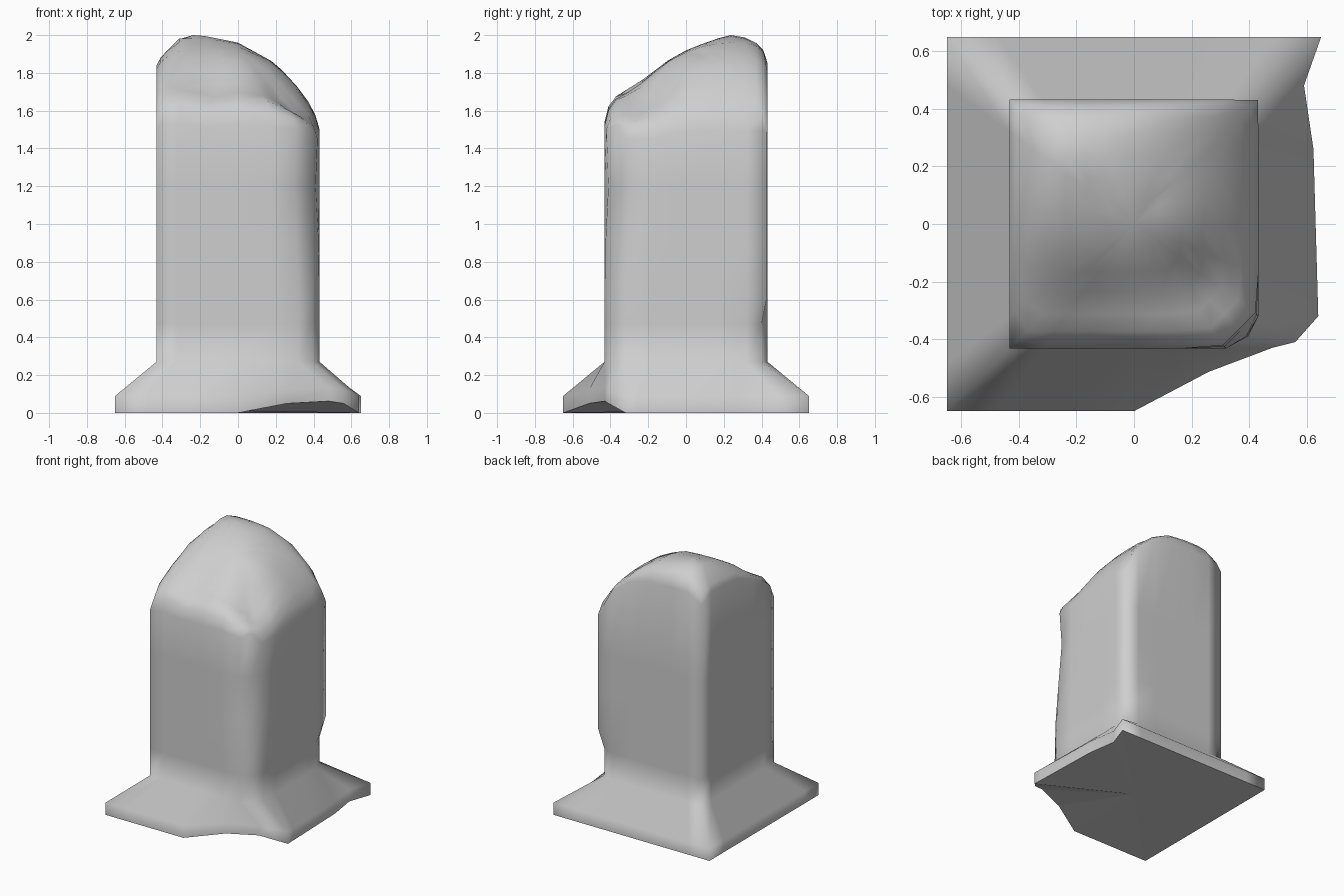
import bpy
import bmesh
from math import exp, hypot

cube = bpy.data.objects.get("Cube")
if cube:
    bpy.data.objects.remove(cube, do_unlink=True)

HALF, BASE = 0.432, 0.65


def interp(x, pts):
    """Piecewise linear lookup in a short list of (position, value)."""
    if x <= pts[0][0]:
        return pts[0][1]
    for (a, va), (b, vb) in zip(pts, pts[1:]):
        if x <= b:
            return va + (vb - va) * (x - a) / (b - a)
    return pts[-1][1]


# Drop of the worn crown from its peak, across the width and the depth
DROP_X = [(-.432, .16), (-.41, .12), (-.32, .02), (-.24, 0), (-.2, 0), (0, .04),
          (.2, .15), (.32, .28), (.40, .39), (.432, .5)]
DROP_Y = [(-.432, .46), (-.41, .37), (-.38, .32), (-.24, .24), (-.09, .13),
          (.02, .07), (.22, 0), (.25, 0), (.35, .02), (.41, .08), (.432, .15)]
# Shallow hollows in the crown: x, y, depth
HOLLOWS = [(.25, -.2, .08), (-.12, -.34, .05)]
# Chipped corners of the shaft, as limits on x - y and x + y by height
FRONT_CHIP = [(.27, .79), (.62, .78), (.9, .74), (1.2, .71), (1.4, .73)]
BACK_CHIP = [(.27, .80), (.5, .80), (.62, .86)]
# Broken edges of the foot, and how far the broken front is undercut
FOOT_FRONT = [(0, -.65), (.2, -.54), (.4, -.45), (.56, -.41), (.64, -.32)]
FOOT_SIDE = [(-.32, .64), (.37, .62), (.48, .59), (.65, .65)]
FOOT_LIFT = [(0, 0), (.26, .05), (.4, .075), (.56, .05), (.63, 0)]


def crown_height(x, y):
    z = 2 - hypot(interp(x, DROP_X), interp(y, DROP_Y))
    for hx, hy, depth in HOLLOWS:
        z -= depth * exp(-(hypot(x - hx, y - hy) / .13) ** 2)
    return z


def square_outline():
    """Unit square, counter-clockwise, with points gathered at the corners."""
    steps = (-1, -.74, -.4, 0, .4, .74)
    pts = []
    for turn in range(4):
        for t in steps:
            x, y = t, -1
            for _ in range(turn):
                x, y = -y, x
            pts.append((x, y))
    return pts


def shaft_point(u, v, z):
    x, y = u * HALF, v * HALF
    cut = max(0, x - y - interp(z, FRONT_CHIP)) / 2
    x, y = x - cut, y + cut
    cut = max(0, x + y - interp(z, BACK_CHIP)) / 2
    return x - cut, y - cut


def foot_point(u, v, z):
    x, y = u * BASE, v * BASE
    if x - y > 1.25:
        x = .56
    if x > .6:
        x = interp(y, FOOT_SIDE)
    if x > 0:
        y = max(y, interp(x, FOOT_FRONT))
    if y < -.33:
        z += interp(x, FOOT_LIFT) * (1 if z == 0 else .7)
    return x, y, z


outline = square_outline()
rings = []

# Foot: a thin slab that flares up into the shaft
for z in (0, .09):
    rings.append([foot_point(u, v, z) for u, v in outline])

# Shaft
for z in (.27, .47, .62, .9, 1.2):
    rings.append([(*shaft_point(u, v, z), z) for u, v in outline])

# Crown: shrinking rings laid over the worn top
for s in (1, .95, .86, .72, .55, .38, .2):
    ring = []
    for u, v in outline:
        x, y = shaft_point(u, v, 1.4)
        ring.append((x * s, y * s, crown_height(x * s, y * s)))
    rings.append(ring)

bm = bmesh.new()
loops = [[bm.verts.new(p) for p in ring] for ring in rings]
n = len(outline)
for low, high in zip(loops, loops[1:]):
    for i in range(n):
        j = (i + 1) % n
        bm.faces.new((low[i], low[j], high[j], high[i]))
tip = bm.verts.new((0, 0, crown_height(0, 0)))
for i in range(n):
    bm.faces.new((loops[-1][i], loops[-1][(i + 1) % n], tip))
for f in bm.faces:
    f.smooth = True

# Underside, flat except where the front is broken away
hub = bm.verts.new((0, 0, .01))
for i in range(n):
    bm.faces.new((loops[0][(i + 1) % n], loops[0][i], hub))
bmesh.ops.remove_doubles(bm, verts=bm.verts, dist=.0005)
bmesh.ops.recalc_face_normals(bm, faces=bm.faces)

mesh = bpy.data.meshes.new("worn_stone_pillar")
bm.to_mesh(mesh)
bm.free()
pillar = bpy.data.objects.new("worn_stone_pillar", mesh)
bpy.context.collection.objects.link(pillar)

# Stone colour
stone = bpy.data.materials.new("light_grey_stone")
stone.use_nodes = True
grey = (.62, .62, .62, 1)
stone.diffuse_color = grey
stone.node_tree.nodes["Principled BSDF"].inputs["Base Color"].default_value = grey
mesh.materials.append(stone)
